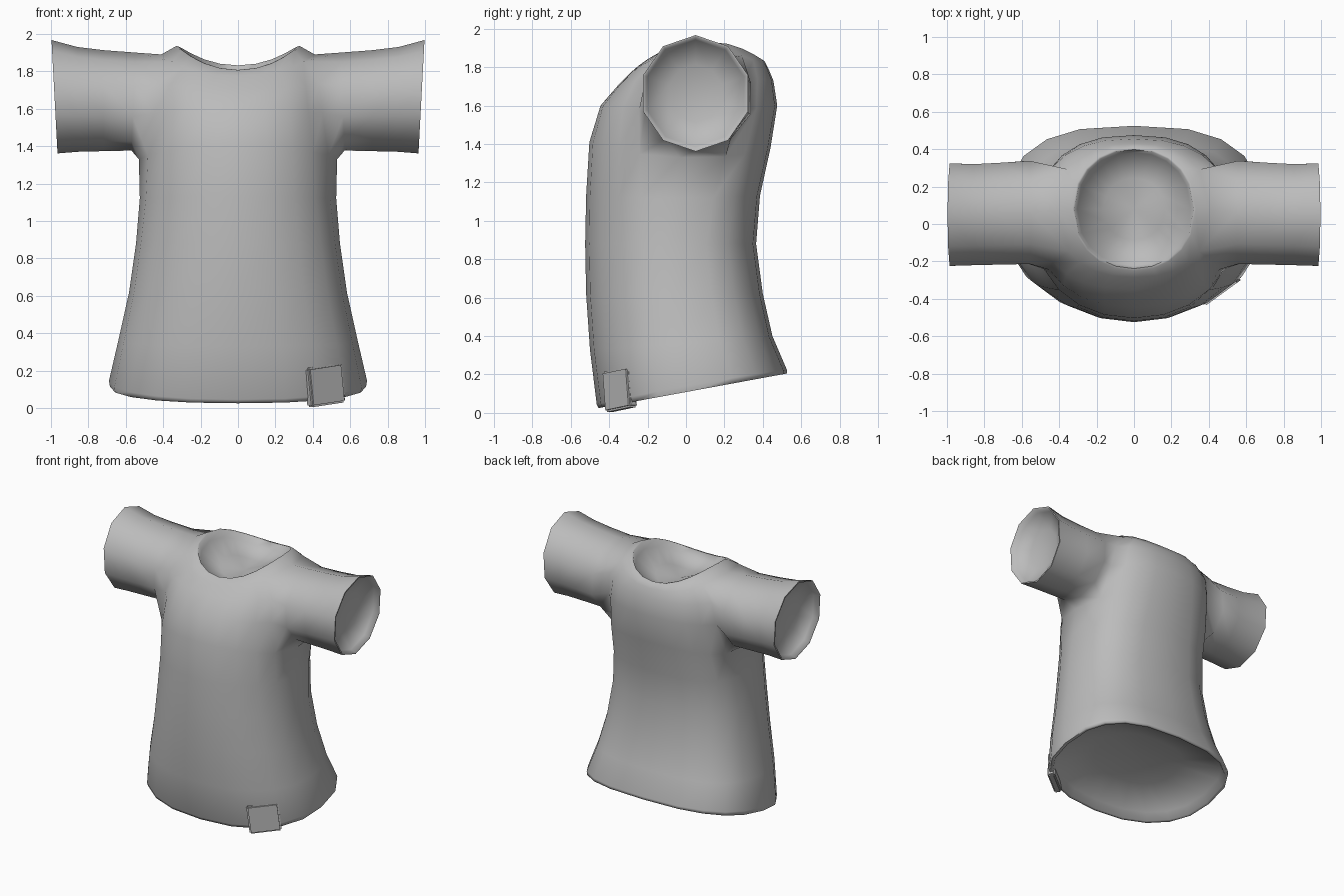
import bpy, bmesh, math
from mathutils import Matrix, Vector

if "Cube" in bpy.data.objects:
    bpy.data.objects.remove(bpy.data.objects["Cube"])

cloth = bpy.data.materials.new("grey cloth")
cloth.diffuse_color = (0.5, 0.5, 0.5, 1)
cloth.use_nodes = True
cloth.node_tree.nodes["Principled BSDF"].inputs["Base Color"].default_value = cloth.diffuse_color

N = 20
# front y, back y, half width, z at front, z at back, z at sides, column spread,
# roundness power at the front, roundness power at the back
RINGS = [
    (-0.455, 0.525, 0.685, 0.025, 0.205, 0.115, 0, 0.86, 0.74),
    (-0.465, 0.525, 0.69, 0.045, 0.225, 0.145, 0, 0.86, 0.74),
    (-0.50, 0.45, 0.64, 0.33, 0.40, 0.36, 0, 0.90, 0.74),
    (-0.52, 0.40, 0.582, 0.62, 0.62, 0.62, 0, 0.94, 0.74),
    (-0.525, 0.365, 0.545, 0.88, 0.88, 0.88, 0, 0.97, 0.74),
    (-0.52, 0.385, 0.525, 1.13, 1.13, 1.12, 0.15, 0.97, 0.74),
    (-0.503, 0.44, 0.53, 1.41, 1.38, 1.33, 0.4, 0.95, 0.80),
    (-0.445, 0.475, 0.52, 1.60, 1.60, 1.57, 0.75, 0.88, 0.82),
    (-0.35, 0.455, 0.51, 1.71, 1.73, 1.75, 0.95, 0.82, 0.82),
    (-0.285, 0.43, 0.41, 1.775, 1.79, 1.89, 0.9, 0.85, 0.85),
    (-0.25, 0.41, 0.33, 1.805, 1.83, 1.935, 0.3, 0.95, 0.95),
]
LOW, TOP = 6, 9   # rings that bound the armholes


def column_angle(k, spread):
    """Evenly spaced columns, pushed apart at the sides to frame the armholes."""
    quarter, step = divmod(k, 5)
    m = step if quarter % 2 == 0 else 5 - step
    wide = 0 if m == 0 else 36 + (m - 1) * 13.5
    a = 18 * m * (1 - spread) + wide * spread
    return math.radians([a, 180 - a, 180 + a, 360 - a][quarter])


def signed_pow(v, p):
    return math.copysign(abs(v) ** p, v) if abs(v) > 1e-6 else 0


def ring_point(ring, k):
    f, b, hw, zf, zb, zs, spread, p_front, p_back = ring
    a = column_angle(k, spread)
    p = p_back if math.sin(a) > 0 else p_front
    c, s = signed_pow(math.cos(a), p), signed_pow(math.sin(a), p)
    z = zf + (zb - zf) * (s + 1) / 2 + (zs - (zf + zb) / 2) * math.cos(a) ** 2
    return Vector((hw * c, (f + b) / 2 + (b - f) / 2 * s, z))


bm = bmesh.new()


def join(a, b):
    """Band of quads between two loops of equal length."""
    for n in range(len(a)):
        m = (n + 1) % len(a)
        bm.faces.new((a[n], a[m], b[m], b[n]))


def line_opening(loop, inward, depth):
    """Thin rim, short inner wall and shallow hollow inside an opening."""
    inward = Vector(inward)
    mid = sum((v.co for v in loop), Vector()) / len(loop)
    edge = [v.co.copy() for v in loop]
    for shrink, sink in ((0.035, 0), (0.08, 0.4), (0.5, 0.85)):
        new = [bm.verts.new(co.lerp(mid, shrink) + inward * depth * sink) for co in edge]
        join(loop, new)
        loop = new
    centre = bm.verts.new(mid + inward * depth)
    for n in range(len(loop)):
        bm.faces.new((loop[n], loop[(n + 1) % len(loop)], centre))


# Torso, leaving two-column armholes on each side
rows = [[bm.verts.new(ring_point(r, k)) for k in range(N)] for r in RINGS]
for i in range(len(rows) - 1):
    for k in range(N):
        if LOW <= i < TOP and k in (19, 0, 9, 10):
            continue
        j = (k + 1) % N
        bm.faces.new((rows[i][k], rows[i][j], rows[i + 1][j], rows[i + 1][k]))
line_opening(rows[0], (0, 0, 1), 0.14)
line_opening(rows[-1], (0, 0, -1), 0.13)

# Sleeves: x at top, x at bottom, centre y, centre z, radius y, radius z
SLEEVE = [
    (0.55, 0.57, 0.062, 1.638, 0.29, 0.262),
    (0.72, 0.72, 0.055, 1.643, 0.286, 0.27),
    (0.86, 0.85, 0.05, 1.65, 0.284, 0.28),
    (0.997, 0.965, 0.05, 1.664, 0.288, 0.303),
]
for side, mid, back, front in ((1, 0, 1, 19), (-1, 10, 9, 11)):
    loop = [rows[TOP][mid]] + [rows[i][back] for i in range(TOP, LOW - 1, -1)]
    loop += [rows[LOW][mid]] + [rows[i][front] for i in range(LOW, TOP + 1)]
    for xt, xb, cy, cz, ry, rz in SLEEVE:
        new = []
        for n in range(10):
            a = math.radians(90 - 36 * n)
            x = xb + (xt - xb) * (math.sin(a) + 1) / 2
            new.append(bm.verts.new((side * x, cy + ry * math.cos(a), cz + rz * math.sin(a))))
        join(loop, new)
        loop = new
    line_opening(loop, (-side, 0, 0), 0.1)

bmesh.ops.recalc_face_normals(bm, faces=bm.faces)


def make_object(name, bm, angle):
    mesh = bpy.data.meshes.new(name)
    bm.to_mesh(mesh)
    bm.free()
    mesh.materials.append(cloth)
    ob = bpy.data.objects.new(name, mesh)
    bpy.context.collection.objects.link(ob)
    bpy.ops.object.select_all(action='DESELECT')
    ob.select_set(True)
    bpy.context.view_layer.objects.active = ob
    bpy.ops.object.shade_smooth_by_angle(angle=math.radians(angle))
    return ob


make_object("shirt", bm, 80)

# Folded tag wrapped over the front hem
bm = bmesh.new()
bmesh.ops.create_cube(bm, size=1)
bmesh.ops.scale(bm, vec=(0.225, 0.055, 0.212), verts=bm.verts)
bmesh.ops.bevel(bm, geom=bm.edges[:], offset=0.01, segments=2, affect='EDGES')
turn = Matrix.Rotation(math.radians(36), 4, 'Z') @ Matrix.Rotation(math.radians(-7), 4, 'Y')
bmesh.ops.transform(bm, matrix=Matrix.Translation((0.462, -0.345, 0.122)) @ turn, verts=bm.verts)
make_object("hem_tag", bm, 60)
